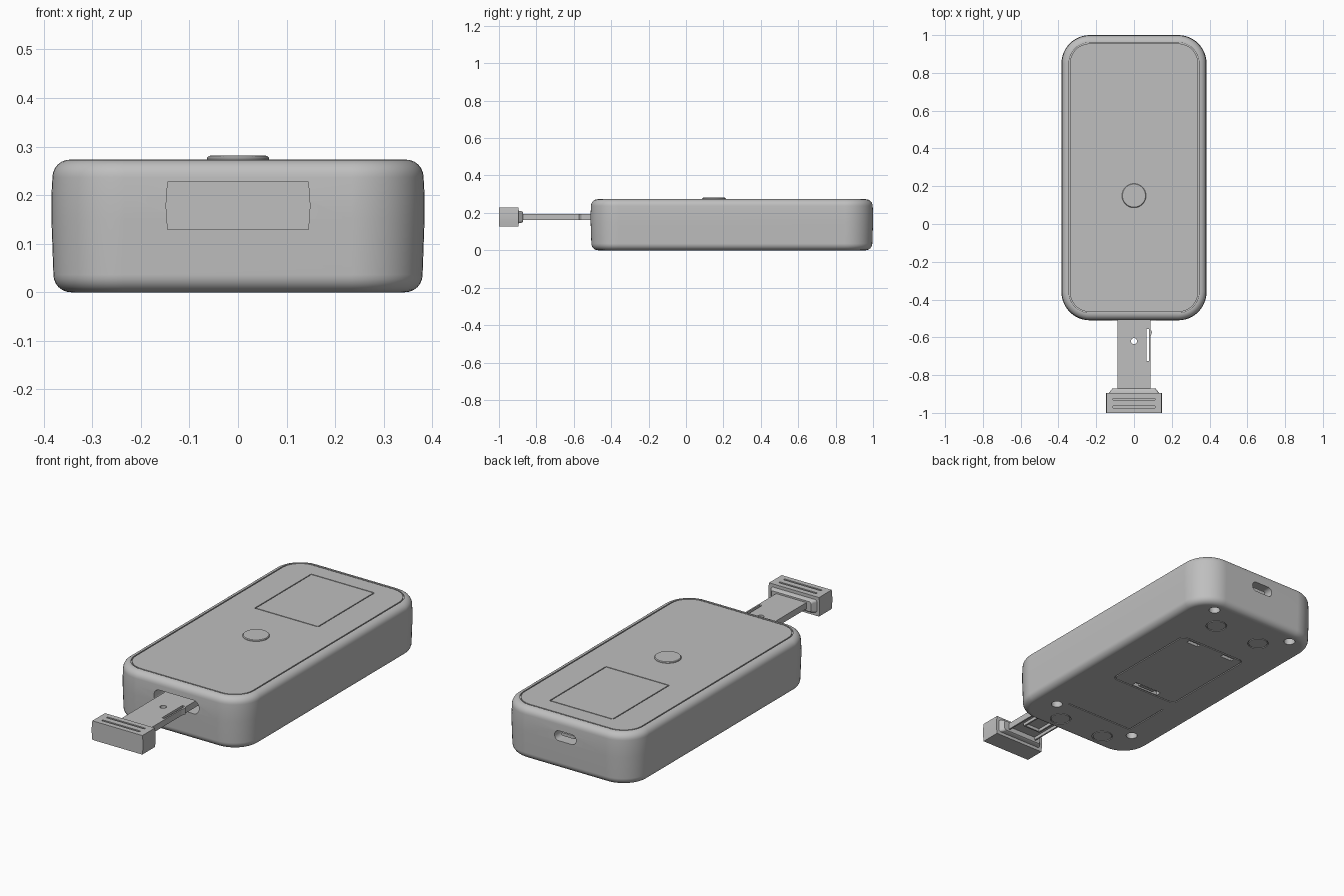
import bpy, bmesh, math
from mathutils import Matrix, Vector

cube = bpy.data.objects.get("Cube")
if cube:
    bpy.data.objects.remove(cube)

grey = bpy.data.materials.new("plain_grey")
grey.use_nodes = True
COLOUR = (0.52, 0.52, 0.52, 1)
grey.diffuse_color = COLOUR
grey.node_tree.nodes["Principled BSDF"].inputs["Base Color"].default_value = COLOUR


def rounded(x0, x1, y0, y1, r, seg=6):
    """Outline of a rounded rectangle, anticlockwise."""
    corners = [(x1 - r, y1 - r), (x0 + r, y1 - r), (x0 + r, y0 + r), (x1 - r, y0 + r)]
    return [(cx + r * math.cos(a), cy + r * math.sin(a))
            for q, (cx, cy) in enumerate(corners)
            for a in (math.pi / 2 * (q + i / seg) for i in range(seg + 1))]


def circle(x, y, r, n=32):
    return [(x + r * math.cos(i * math.tau / n), y + r * math.sin(i * math.tau / n)) for i in range(n)]


def loft(name, rings, wrap=False):
    """Skin a stack of (outline, height) rings; wrap joins the last to the first."""
    bm = bmesh.new()
    loops = [[bm.verts.new((x, y, z)) for x, y in outline] for outline, z in rings]
    pairs = list(zip(loops, loops[1:]))
    if wrap:
        pairs.append((loops[-1], loops[0]))
    else:
        bm.faces.new(loops[0])
        bm.faces.new(loops[-1])
    for a, b in pairs:
        for i in range(len(a)):
            j = (i + 1) % len(a)
            bm.faces.new((a[i], a[j], b[j], b[i]))
    bmesh.ops.recalc_face_normals(bm, faces=bm.faces)
    mesh = bpy.data.meshes.new(name)
    bm.to_mesh(mesh)
    bm.free()
    obj = bpy.data.objects.new(name, mesh)
    bpy.context.collection.objects.link(obj)
    mesh.materials.append(grey)
    return obj


def prism(name, outline, z0, z1):
    return loft(name, [(outline, z0), (outline, z1)])


def box(name, x0, x1, y0, y1, z0, z1):
    return prism(name, [(x0, y0), (x1, y0), (x1, y1), (x0, y1)], z0, z1)


def frame(outer, inner, z0, z1):
    """Thin ring cutter for a panel seam."""
    return loft("seam_cutter", [(outer, z0), (outer, z1), (inner, z1), (inner, z0)], wrap=True)


def seam(x0, x1, y0, y1, r, z0, z1, w=0.006):
    return frame(rounded(x0, x1, y0, y1, r), rounded(x0 + w, x1 - w, y0 + w, y1 - w, r - w), z0, z1)


def along_y(obj, y, z):
    """Turn an upright prism so that its height runs along y."""
    obj.data.transform(Matrix.Translation((0, y, z)) @ Matrix.Rotation(math.pi / 2, 4, 'X'))
    return obj


def select(obj):
    bpy.ops.object.select_all(action='DESELECT')
    obj.select_set(True)
    bpy.context.view_layer.objects.active = obj


def cut(obj, cutters):
    select(obj)
    for c in cutters:
        mod = obj.modifiers.new("cut", 'BOOLEAN')
        mod.operation, mod.solver, mod.object = 'DIFFERENCE', 'EXACT', c
        bpy.ops.object.modifier_apply(modifier=mod.name)
        bpy.data.objects.remove(c)


def smooth(obj):
    select(obj)
    bpy.ops.object.shade_smooth_by_angle(angle=math.radians(32))
    mod = obj.modifiers.new("weighted_normals", 'WEIGHTED_NORMAL')
    mod.keep_sharp = True


# Case: rounded block with filleted rims and slightly bowed walls
W, FRONT, BACK, TOP, FILLET = 0.384, -0.51, 1.0, 0.273, 0.036


def case_ring(inset):
    return rounded(-W + inset, W - inset, FRONT + inset, BACK - inset, 0.15 - inset, 12)


arc = [math.pi / 2 * i / 6 for i in range(7)]
rings = [(case_ring(0.004 + FILLET * (1 - math.sin(a))), FILLET * (1 - math.cos(a))) for a in arc]
rings += [(case_ring(0), 0.15), (case_ring(0), 0.2)]
rings += [(case_ring(0.002 + FILLET * (1 - math.cos(a))), TOP - FILLET * (1 - math.sin(a))) for a in arc]
case = loft("case", rings)

# Lid and display seams on top, drawer mouth in front, socket behind
lid_out, lid_in = case_ring(0.039), case_ring(0.045)
cutters = [
    frame(lid_out, lid_in, TOP - 0.008, TOP + 0.02),
    seam(-0.185, 0.185, 0.40, 0.87, 0.008, TOP - 0.006, TOP + 0.02, 0.005),
    along_y(prism("mouth_cutter", rounded(-0.13, 0.13, -0.035, 0.035, 0.03), 0, 0.5), -0.1, 0.178),
    along_y(prism("socket_cutter", rounded(-0.062, 0.062, -0.026, 0.026, 0.024), 0, 0.2), 1.1, 0.178),
]

# Underside: battery door, latch, label panel, feet and screw wells
cutters += [
    seam(-0.2, 0.2, 0.07, 0.62, 0.03, -0.02, 0.006),
    box("latch_cutter", -0.08, 0.08, 0.082, 0.112, -0.02, 0.02),
    box("label_edge_cutter", -0.2, 0.2, -0.272, -0.266, -0.02, 0.005),
    box("label_side_cutter", -0.2, -0.194, -0.266, -0.01, -0.02, 0.005),
]
for side in (-1, 1):
    cutters.append(box("tab_cutter", side * 0.11 - 0.035, side * 0.11 + 0.035, 0.585, 0.605, -0.02, 0.02))
    for y in (-0.31, 0.92):
        cutters.append(prism("screw_cutter", circle(side * 0.245, y, 0.028), -0.02, 0.06))
    for y in (-0.41, 0.805):
        cutters.append(frame(circle(side * 0.136, y, 0.052), circle(side * 0.136, y, 0.047), -0.02, 0.005))
cut(case, cutters)
smooth(case)

box("latch_finger", -0.045, 0.045, 0.09, 0.106, 0.003, 0.022)
along_y(prism("socket_tongue", rounded(-0.04, 0.04, -0.008, 0.008, 0.007), 0, 0.07), 0.975, 0.178)

# Button with a softened rim
button = loft("button", [(circle(0, 0.15, r, 48), z) for r, z in
                         ((0.064, TOP - 0.01), (0.064, 0.276), (0.061, 0.28), (0.056, 0.2815))])
smooth(button)

# Drawer arm: plate with a pin hole and a spring slot, stiffened by rails below
arm = box("drawer_arm", -0.088, 0.088, -0.885, -0.2, 0.178, 0.195)
cut(arm, [
    prism("pin_cutter", circle(0, -0.62, 0.016), 0.1, 0.3),
    box("slot_cutter", 0.066, 0.080, -0.725, -0.555, 0.1, 0.3),
])
for side, label in ((1, "left"), (-1, "right")):
    edge = sorted((side * 0.088, side * 0.080))
    box(label + "_rail", edge[0], edge[1], -0.885, -0.2, 0.162, 0.178)
    inner = sorted((side * 0.052, side * 0.044))
    box(label + "_inner_rail", inner[0], inner[1], -0.8, -0.56, 0.162, 0.178)
for y in (-0.8, -0.568):
    box("cross_rail", -0.044, 0.044, y, y + 0.008, 0.162, 0.178)
prism("spring_catch", [(0.088, -0.595), (0.096, -0.572), (0.088, -0.56)], 0.163, 0.195)

# Flared collar between the arm and the grip
collar = along_y(loft("drawer_collar", [(rounded(-w, w, -h, h, 0.012), t) for w, h, t in
                                        ((0.115, 0.026, 0), (0.122, 0.032, 0.008), (0.135, 0.034, 0.026))]),
                 -0.872, 0.178)
smooth(collar)

# Grip: block with gently bowed ends and finger grooves on the top
bow = [(1 - t * t) * 0.004 for t in (-1, -0.5, 0, 0.5, 1)]
heights = [-0.05, -0.025, 0, 0.025, 0.05]
profile = [(0.145 + b, h) for b, h in zip(bow, heights)]
profile += [(-x, h) for x, h in reversed(profile)]
grip = along_y(prism("drawer_grip", profile, 0, 0.105), -0.895, 0.178)
cut(grip, [box("groove_cutter", -0.11, 0.11, y - 0.005, y + 0.005, 0.218, 0.25) for y in (-0.928, -0.968)])
smooth(grip)
